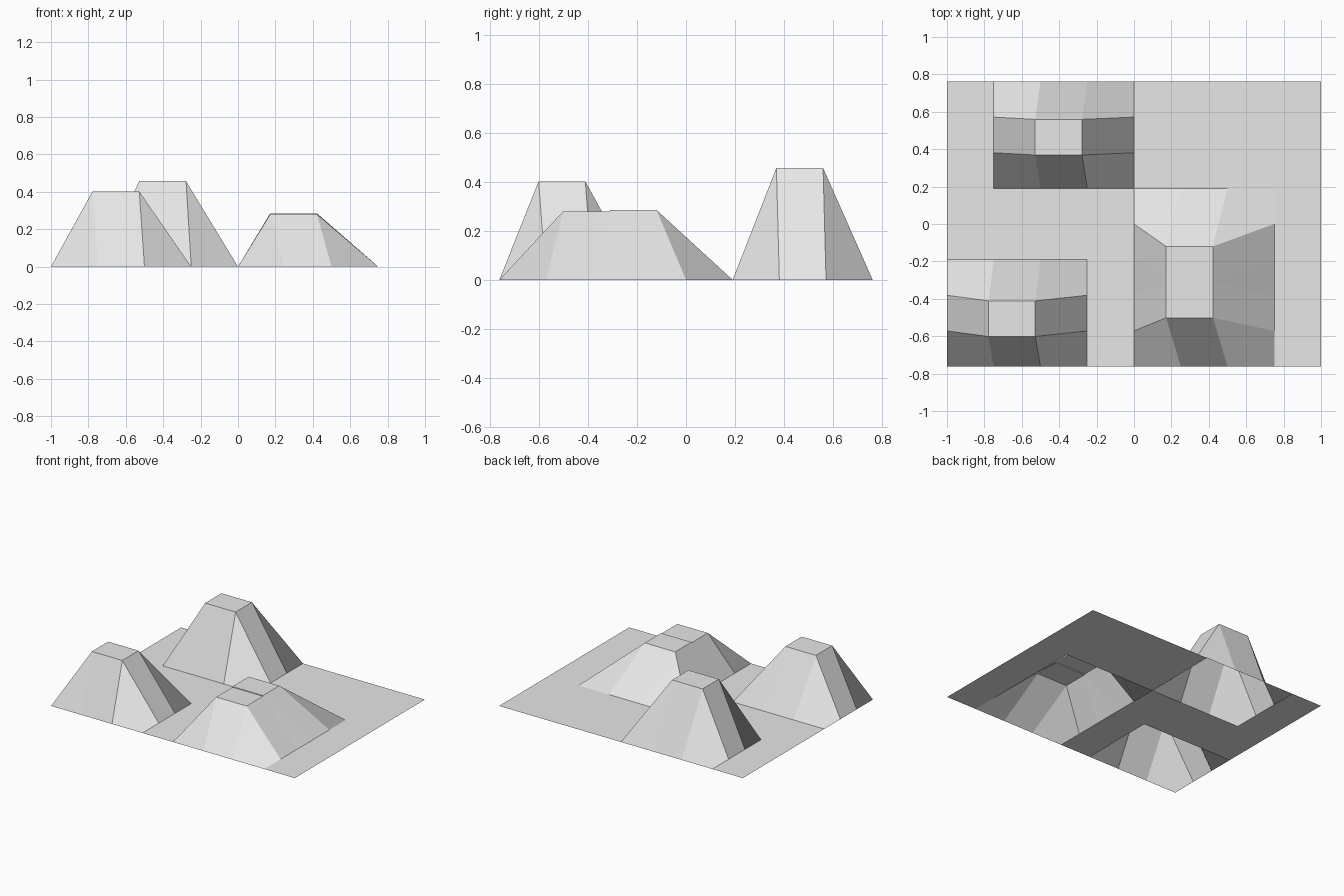
import bpy

cube = bpy.data.objects.get("Cube")
if cube:
    bpy.data.objects.remove(cube, do_unlink=True)

CELLS = 8
STEP_X, STEP_Y = 0.25, 0.1905
ROW = CELLS + 1

# flat sheet of grid points
points = [[(i - CELLS / 2) * STEP_X, (j - CELLS / 2) * STEP_Y, 0.0]
          for j in range(ROW) for i in range(ROW)]


def raise_block(col, row, dx, dy, height):
    """Lift the four corners of one grid cell into a flat-topped hill."""
    for j in (row, row + 1):
        for i in (col, col + 1):
            p = points[j * ROW + i]
            p[0] += dx
            p[1] += dy
            p[2] = height


# front hill, back hill, then the two halves of the long ridge
raise_block(1, 1, -0.028, -0.03, 0.402)
raise_block(2, 6, -0.028, -0.012, 0.457)
raise_block(5, 1, -0.078, 0.07, 0.28)
raise_block(5, 3, -0.078, -0.12, 0.285)

# square faces, all split along the same diagonal
faces = [(a, a + 1, a + ROW + 1, a + ROW)
         for j in range(CELLS) for a in range(j * ROW, j * ROW + CELLS)]

mesh = bpy.data.meshes.new("terrain")
mesh.from_pydata(points, [], faces)
terrain = bpy.data.objects.new("terrain", mesh)
bpy.context.collection.objects.link(terrain)

# plain grey surface
grey = bpy.data.materials.new("light_grey")
grey.use_nodes = True
colour = (0.8, 0.8, 0.8, 1)
grey.diffuse_color = colour
grey.node_tree.nodes["Principled BSDF"].inputs["Base Color"].default_value = colour
mesh.materials.append(grey)
